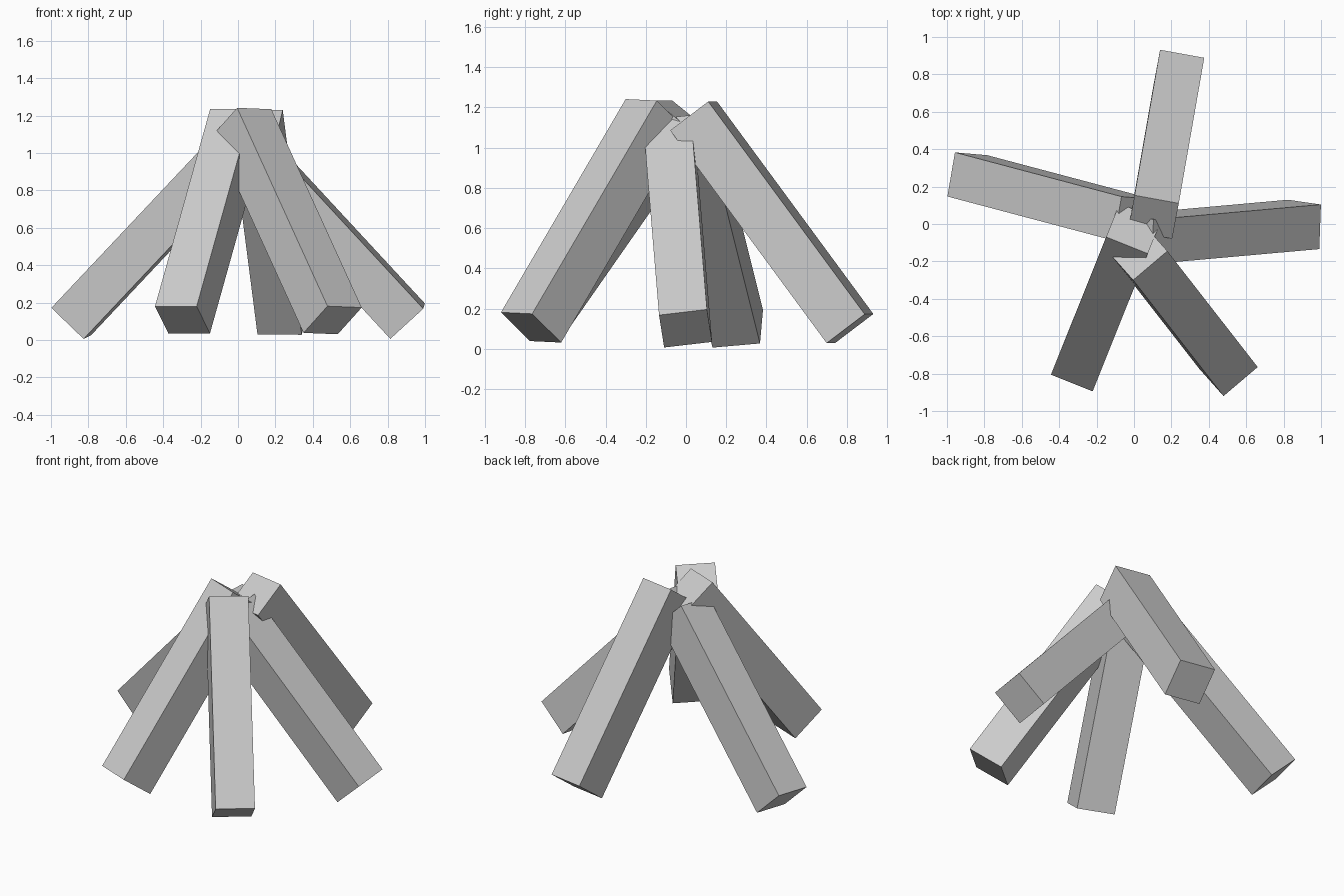
import bpy
from mathutils import Matrix, Vector

cube = bpy.data.objects.get("Cube")
if cube:
    bpy.data.objects.remove(cube, do_unlink=True)

THICK, LENGTH = 0.24, 1.32

grey = bpy.data.materials.new("light grey")
grey.use_nodes = True
colour = (0.6, 0.6, 0.6, 1)
grey.diffuse_color = colour
grey.node_tree.nodes["Principled BSDF"].inputs["Base Color"].default_value = colour


def leaning_log(name, foot_a, foot_b, lean):
    """Square log: outer upper edge of its foot runs a to b, its length follows lean."""
    a, b = Vector(foot_a), Vector(foot_b)
    along = Vector(lean).normalized()
    across = b - a
    across = (across - along * across.dot(along)).normalized()
    inward = along.cross(across)
    if inward.z > 0:
        across, inward = -across, -inward
    turn = Matrix((across, inward, along)).transposed()
    centre = (a + b) / 2 + along * LENGTH / 2 + inward * THICK / 2
    bpy.ops.mesh.primitive_cube_add(size=1)
    log = bpy.context.object
    log.name = name
    log.matrix_world = (Matrix.Translation(centre) @ turn.to_4x4()
                        @ Matrix.Diagonal((THICK, THICK, LENGTH, 1)))
    log.data.materials.append(grey)


# Five logs leaning together at the top
leaning_log("right_log", (-0.955, 0.385, 0.195), (-1.0, 0.145, 0.17), (0.89, -0.236, 0.945))
leaning_log("back_log", (0.14, 0.93, 0.175), (0.375, 0.89, 0.17), (-0.137, -0.782, 1.063))
leaning_log("left_log", (0.99, -0.135, 0.168), (1.0, 0.105, 0.195), (-0.895, -0.08, 0.966))
leaning_log("front_left_log", (0.48, -0.92, 0.18), (0.66, -0.765, 0.175), (-0.483, 0.62, 1.06))
leaning_log("front_right_log", (-0.445, -0.805, 0.18), (-0.22, -0.895, 0.18), (0.295, 0.736, 1.055))
